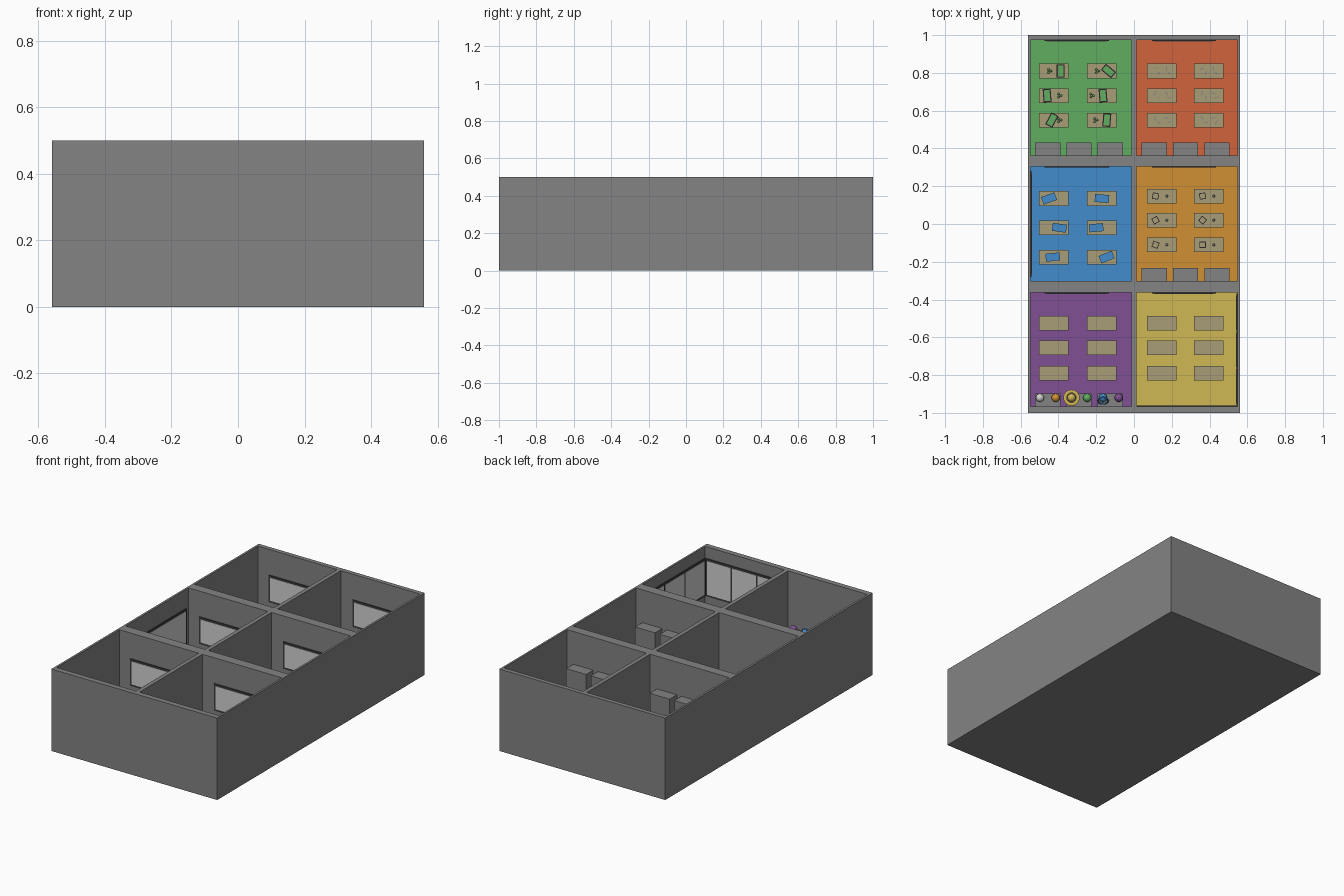
import bpy, math
from mathutils import Vector, Matrix

if "Cube" in bpy.data.objects:
    bpy.data.objects.remove(bpy.data.objects["Cube"])


def make_material(name, hex_code):
    def lin(i):
        c = int(hex_code[i:i + 2], 16) / 255
        return c / 12.92 if c <= 0.04045 else ((c + 0.055) / 1.055) ** 2.4
    colour = (lin(0), lin(2), lin(4), 1)
    m = bpy.data.materials.new(name)
    m.use_nodes = True
    m.diffuse_color = colour
    m.node_tree.nodes["Principled BSDF"].inputs["Base Color"].default_value = colour
    return m


PALETTE = {"wall_grey": "838383", "pane_grey": "d2d2d2", "dark_frame": "3c3c3c",
           "table_tan": "a89e78", "green": "60ae60", "red": "d0643c", "blue": "448ccc",
           "orange": "d09034", "purple": "7e5092", "yellow": "d0b854"}
MAT = {n: make_material(n, h) for n, h in PALETTE.items()}


def finish(name, mat, smooth=False):
    o = bpy.context.object
    o.name = name
    o.data.materials.append(MAT[mat])
    if smooth:
        bpy.ops.object.shade_smooth_by_angle()
    return o


def box(name, mat, lo, hi):
    lo, hi = Vector(lo), Vector(hi)
    bpy.ops.mesh.primitive_cube_add(size=1, location=(lo + hi) / 2)
    o = finish(name, mat)
    o.data.transform(Matrix.Diagonal((*(hi - lo), 1)))
    return o


def slab(name, mat, x, y, z, size, turn=0):
    """Box standing on height z, turned about its centre."""
    w, d, h = size
    o = box(name, mat, (-w / 2, -d / 2, 0), (w / 2, d / 2, h))
    o.location = (x, y, z + h / 2)
    o.data.transform(Matrix.Translation((0, 0, 0)))
    o.rotation_euler.z = math.radians(turn)
    return o


def ball(name, mat, loc, r):
    bpy.ops.mesh.primitive_uv_sphere_add(segments=20, ring_count=12, radius=r, location=loc)
    return finish(name, mat, True)


def ring(name, mat, loc, r, thick, tilt=0, flat=1):
    bpy.ops.mesh.primitive_torus_add(major_segments=24, minor_segments=8, location=loc,
                                     major_radius=r, minor_radius=thick)
    o = finish(name, mat, True)
    o.scale.z = flat
    o.rotation_euler.x = math.radians(tilt)


def board(name, axis, wall, side, lo, hi, z0, z1, count=1, gap=0.012):
    """Dark backing with light panes, fixed on a wall and facing side along the axis."""
    def plate(label, mat, a, b, za, zb, depth):
        w = sorted((wall, wall + side * depth))
        if axis == "y":
            box(label, mat, (a, w[0], za), (b, w[1], zb))
        else:
            box(label, mat, (w[0], a, za), (w[1], b, zb))
    plate(name + "_frame", "dark_frame", lo, hi, z0, z1, 0.005)
    step = (hi - lo - gap) / count
    for i in range(count):
        a = lo + gap + i * step
        plate(name + "_pane", "pane_grey", a, a + step - gap, z0 + gap, z1 - gap, 0.007)


# Building shell
TOP, FLOOR, DESK = 0.5, 0.015, 0.13
COLS = [(-0.547, -0.012), (0.013, 0.548)]
ROWS = [(-0.967, -0.363), (-0.302, 0.305), (0.363, 0.973)]
box("base_slab", "wall_grey", (-0.56, -1, 0), (0.56, 1, 0.01))
for a, b in [(-0.56, -0.547), (-0.012, 0.013), (0.548, 0.56)]:
    box("long_wall", "wall_grey", (a, -1, 0.01), (b, 1, TOP))
for x0, x1 in COLS:
    for a, b in [(-1, -0.967), (-0.363, -0.302), (0.305, 0.363), (0.973, 1)]:
        box("cross_wall", "wall_grey", (x0, a, 0.01), (x1, b, TOP))

# Rooms: floor, board and six tables
FLOORS = [("purple", "yellow"), ("blue", "orange"), ("green", "red")]
DESK_Y = [((-0.525, -0.655, -0.79),) * 2,
          ((0.135, -0.02, -0.175), (0.148, 0.02, -0.11)),
          ((0.81, 0.68, 0.55),) * 2]
DESK_X = [(-0.425, -0.17), (0.146, 0.395)]
desks = {}
for r, (y0, y1) in enumerate(ROWS):
    for c, (x0, x1) in enumerate(COLS):
        colour = FLOORS[r][c]
        box(colour + "_floor", colour, (x0, y0, 0.01), (x1, y1, FLOOR))
        left = (-0.473, 0.094)[c]
        board("whiteboard", "y", y1, -1, left, left + 0.34, 0.18, 0.345)
        desks[colour] = [(x, y) for y in DESK_Y[r][c] for x in DESK_X[c]]
        for x, y in desks[colour]:
            slab("table_top", "table_tan", x, y, DESK - 0.012, (0.156, 0.077, 0.012))
            for sx in (-1, 1):
                for sy in (-1, 1):
                    slab("table_leg", "table_tan", x + sx * 0.07, y + sy * 0.031, FLOOR,
                         (0.01, 0.01, DESK - 0.012 - FLOOR))

# Large side board and corner windows
board("side_board", "x", -0.547, 1, -0.28, 0.28, 0.17, 0.385)
board("front_window", "y", -0.967, 1, 0.017, 0.544, 0.2, 0.43, 3)
board("side_window", "x", 0.548, -1, -0.963, -0.367, 0.2, 0.43, 3)

# Cabinets along the front of four rooms
for c, r, height in [(0, 2, 0.3), (1, 2, 0.3), (1, 1, 0.3), (0, 0, 0.16)]:
    for i in range(3):
        x = (-0.457, 0.107)[c] + i * 0.166
        y = ROWS[r][0]
        box("cabinet", "wall_grey", (x - 0.067, y, FLOOR), (x + 0.067, y + 0.069, height))

# Row of globes in the purple room
for i, colour in enumerate(["pane_grey", "orange", "yellow", "green", "blue", "purple"]):
    loc = (-0.498 + i * 0.0835, -0.92, 0.182)
    ball(colour + "_globe", colour, loc, 0.022)
    if colour == "yellow":
        ring("globe_ring", colour, loc, 0.034, 0.009, 0, 0.25)
    if colour == "blue":
        ring("globe_hoop", colour, (loc[0], loc[1] - 0.015, loc[2]), 0.027, 0.004, 50)

# Green room: trays and little plants
for (x, y), dx, turn in zip(desks["green"], (0.037, 0.035, -0.035, 0.006, -0.01, 0.026),
                            (0, 50, 5, 5, -28, -5)):
    slab("tray_rim", "dark_frame", x + dx, y, DESK, (0.042, 0.07, 0.012), turn)
    slab("tray_fill", "green", x + dx, y, DESK + 0.012, (0.03, 0.058, 0.003), turn)
    px = x + (0.03 if dx < 0 else dx - 0.06)
    for k in range(3):
        a = k * 2.1
        ball("sprout", "green", (px + 0.009 * math.cos(a), y + 0.009 * math.sin(a),
                                 DESK + 0.006), 0.006)

# Blue room: books
for (x, y), dx, turn in zip(desks["blue"], (-0.025, 0, 0.03, -0.03, -0.005, 0.025),
                            (20, -5, -8, 5, 6, 22)):
    slab("book", "blue", x + dx, y, DESK, (0.075, 0.042, 0.012), turn)

# Red room: small tools
for i, (x, y) in enumerate(desks["red"]):
    for k, dx in enumerate((-0.035, -0.015, 0.025, 0.04)):
        slab("tool", "wall_grey", x + dx, y + 0.012 * (-1) ** k, DESK,
             (0.022, 0.005, 0.005), 40 * k + 25 * i)

# Orange room: square frames and weights
for i, (x, y) in enumerate(desks["orange"]):
    turn = 20 * i - 10
    spin = Matrix.Rotation(math.radians(turn), 3, "Z")
    for k in range(4):
        a = k * math.pi / 2
        p = spin @ Vector((0.015 * math.cos(a), 0.015 * math.sin(a), 0))
        slab("frame_bar", "wall_grey", x - 0.032 + p.x, y + p.y, DESK,
             (0.004, 0.034, 0.02), turn + 90 * k)
    ball("weight", "wall_grey", (x + 0.028, y, DESK + 0.007), 0.007)
